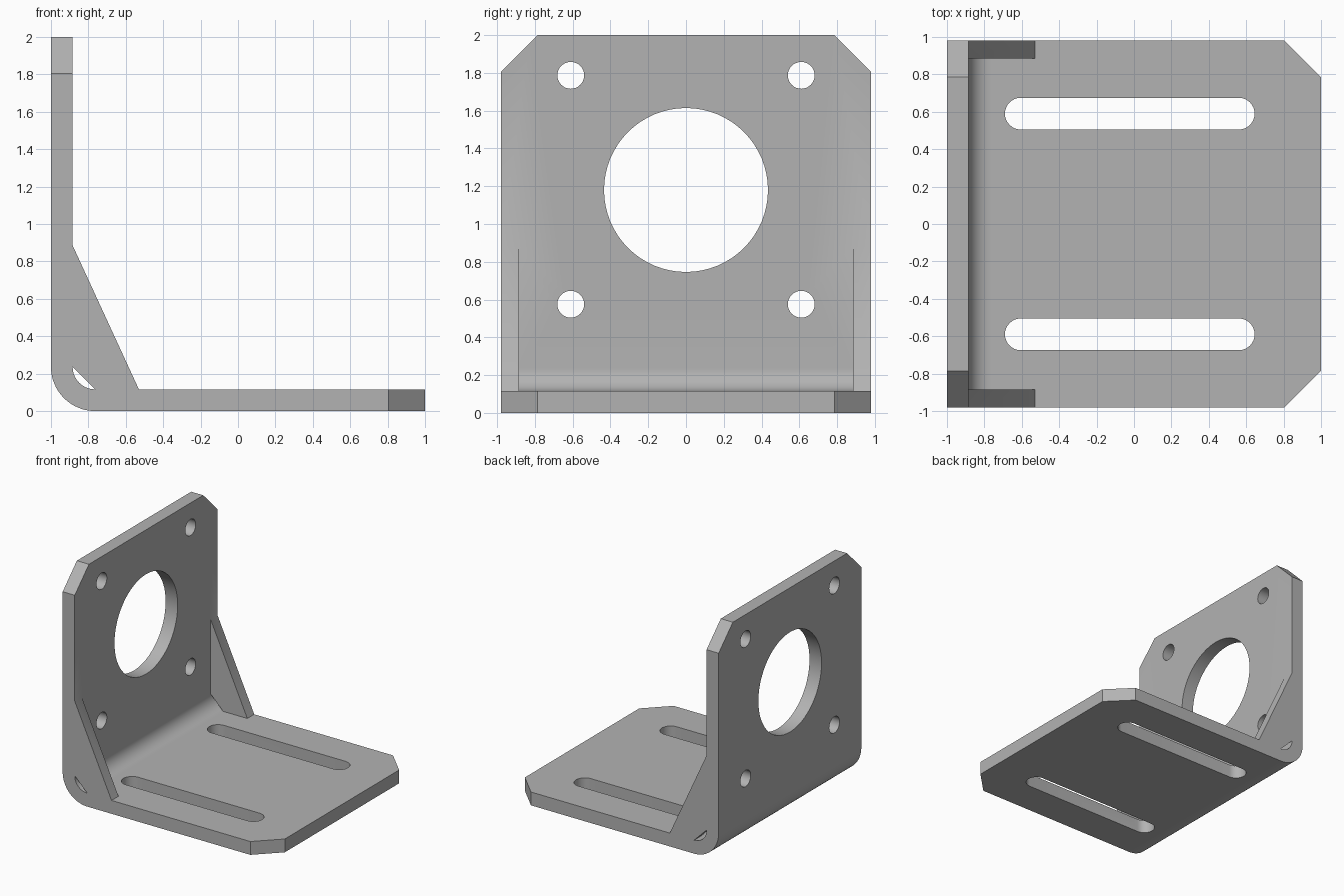
import bpy, bmesh
from math import sin, cos, pi, radians
from mathutils import Vector

if "Cube" in bpy.data.objects:
    bpy.data.objects.remove(bpy.data.objects["Cube"])

HALF_W, THICK, HEIGHT = 0.98, 0.116, 2.0
BEND_IN = 0.12
BEND_OUT = BEND_IN + THICK
BX, BZ = -1 + BEND_OUT, BEND_OUT      # bend centre

metal = bpy.data.materials.new("grey_metal")
metal.use_nodes = True
GREY = (0.45, 0.45, 0.45, 1)
metal.diffuse_color = GREY
metal.node_tree.nodes["Principled BSDF"].inputs["Base Color"].default_value = GREY


def arc(cx, cy, r, start, end, n):
    return [(cx + r * cos(start + (end - start) * i / n),
             cy + r * sin(start + (end - start) * i / n)) for i in range(n + 1)]


def prism(bm, pts, axis, lo, hi):
    """Extrude a 2D outline along an axis; the outline uses the other two axes."""
    def place(p, d):
        c = list(p)
        c.insert("xyz".index(axis), d)
        return Vector(c)
    face = bm.faces.new([bm.verts.new(place(p, lo)) for p in pts])
    ext = bmesh.ops.extrude_face_region(bm, geom=[face])
    move = place((0, 0), hi - lo)
    verts = [v for v in ext["geom"] if isinstance(v, bmesh.types.BMVert)]
    bmesh.ops.translate(bm, verts=verts, vec=move)


def finish(name, bm):
    bmesh.ops.recalc_face_normals(bm, faces=bm.faces)
    mesh = bpy.data.meshes.new(name)
    bm.to_mesh(mesh)
    bm.free()
    obj = bpy.data.objects.new(name, mesh)
    bpy.context.collection.objects.link(obj)
    mesh.materials.append(metal)
    return obj


def combine(target, tool, operation):
    mod = target.modifiers.new(operation.lower(), 'BOOLEAN')
    mod.operation, mod.solver, mod.object = operation, 'EXACT', tool
    bpy.context.view_layer.objects.active = target
    bpy.ops.object.modifier_apply(modifier=mod.name)
    bpy.data.objects.remove(tool)


# Bent sheet: upright wall, rounded bend and base plate in one profile
bm = bmesh.new()
profile = [(-1, HEIGHT)] + arc(BX, BZ, BEND_OUT, pi, 1.5 * pi, 16) + [(1, 0), (1, THICK)]
profile += arc(BX, BZ, BEND_IN, 1.5 * pi, pi, 16) + [(-1 + THICK, HEIGHT)]
prism(bm, profile, "y", -HALF_W, HALF_W)
bracket = finish("motor_bracket", bm)

# Side gussets, leaving a small gap over the bend
bm = bmesh.new()
sink = 0.05
wall = -1 + THICK
outline = [(wall - sink, 0.885), (wall, 0.885), (-0.53, THICK), (-0.53, THICK - sink),
           (BX, THICK - sink), (BX, THICK), (wall, BZ), (wall - sink, BZ)]
for lo, hi in ((-HALF_W, -0.885), (0.885, HALF_W)):
    prism(bm, outline, "y", lo, hi)
combine(bracket, finish("gussets", bm), 'UNION')

# Openings and clipped corners
bm = bmesh.new()
prism(bm, arc(0, 1.18, 0.434, 0, 2 * pi, 64)[:-1], "x", -1.1, -0.8)
for s in (-1, 1):
    for z in (0.575, 1.787):
        prism(bm, arc(s * 0.61, z, 0.071, 0, 2 * pi, 32)[:-1], "x", -1.1, -0.8)
    slot = (arc(0.56, s * 0.59, 0.085, -pi / 2, pi / 2, 16)
            + arc(-0.605, s * 0.59, 0.085, pi / 2, 1.5 * pi, 16))
    prism(bm, slot, "z", -0.1, 0.2)
    prism(bm, [(s * 0.765, 2.02), (s, 2.02), (s, 1.785)], "x", -1.1, -0.8)
    prism(bm, [(1.02, s * 0.765), (1.02, s), (0.785, s)], "z", -0.1, 0.2)
combine(bracket, finish("openings", bm), 'DIFFERENCE')

# Smooth round surfaces, sharp edges elsewhere
bpy.ops.object.select_all(action='DESELECT')
bracket.select_set(True)
bpy.context.view_layer.objects.active = bracket
bpy.ops.object.shade_smooth_by_angle(angle=radians(30))
